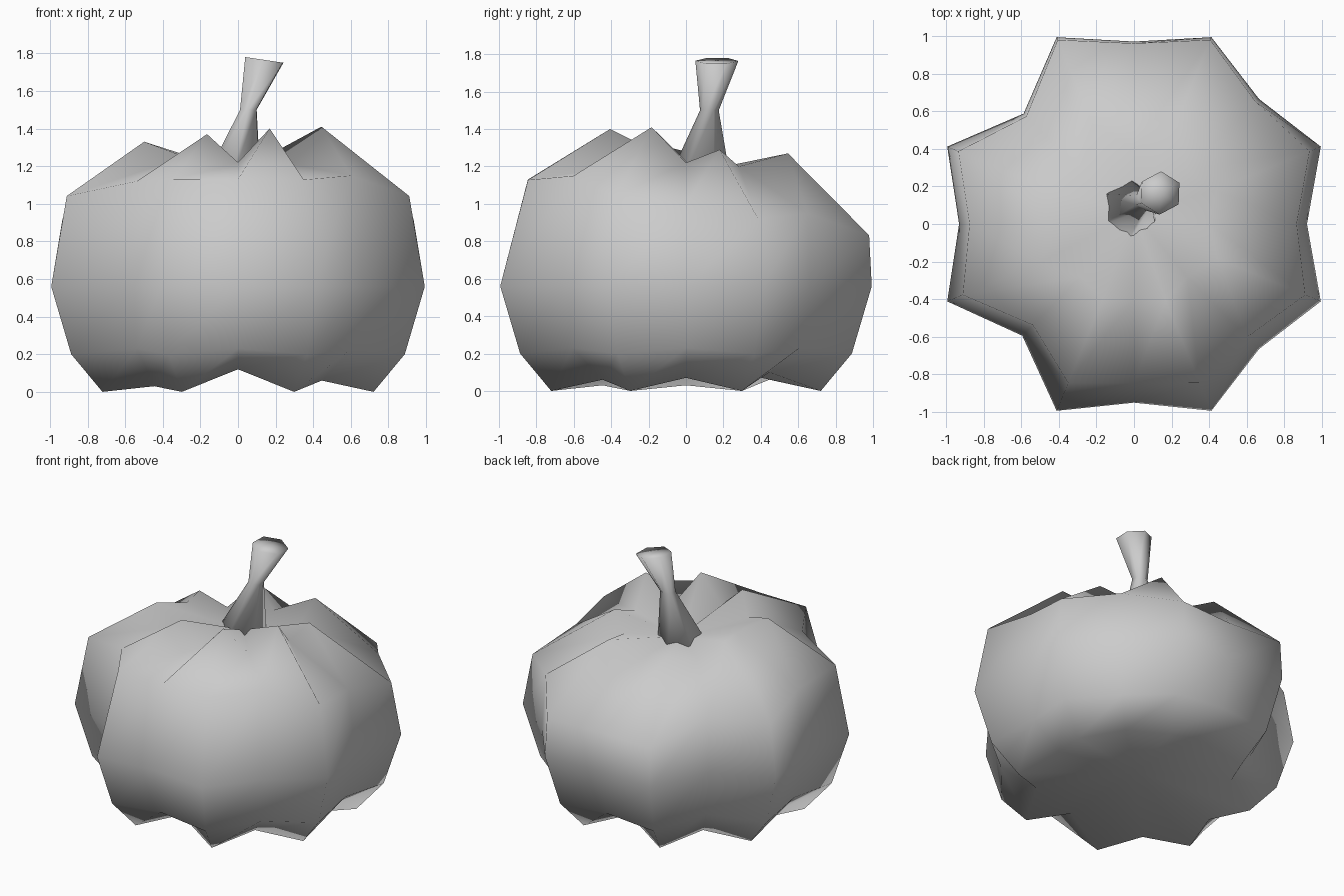
import bpy, bmesh
from math import cos, sin, radians, tau
from mathutils import Vector

if "Cube" in bpy.data.objects:
    bpy.data.objects.remove(bpy.data.objects["Cube"])

N = 16  # columns: even = groove, odd = ridge


def skin(name, rings, bottom, top):
    """Bridge rings of points, closing each end with a fan to a centre point."""
    bm = bmesh.new()
    loops = [[bm.verts.new(p) for p in ring] for ring in rings]
    n = len(loops[0])
    lo, hi = bm.verts.new(bottom), bm.verts.new(top)
    for i in range(n):
        j = (i + 1) % n
        for a, b in zip(loops, loops[1:]):
            bm.faces.new((a[i], a[j], b[j], b[i]))
        bm.faces.new((lo, loops[0][j], loops[0][i]))
        bm.faces.new((hi, loops[-1][i], loops[-1][j]))
    for f in bm.faces:
        f.smooth = True
    bmesh.ops.recalc_face_normals(bm, faces=bm.faces)
    me = bpy.data.meshes.new(name)
    bm.to_mesh(me)
    bm.free()
    ob = bpy.data.objects.new(name, me)
    bpy.context.collection.objects.link(ob)
    return ob


# Pumpkin body: groove depth, crown radius and crown height vary per lobe
groove_mid = [.92, .94, .97, .83, .93, .84, .95, .94]
groove_base_z = [.07, .10, .12, .06, .03, .03, .12, .06]
groove_shoulder_z = [1.0, .95, .83, .95, 1.0, 1.12, 1.13, 1.15]
groove_crown_z = [1.22, 1.2, 1.18, 1.17, 1.28, 1.25, 1.22, 1.21]
crown_r = [.47, .59, .58, .46, .54, .43, .44, .48]
crown_z = [1.29, 1.27, 1.26, 1.29, 1.33, 1.37, 1.40, 1.41]

rings = [[] for _ in range(5)]
for i in range(N):
    a = tau * i / N
    k = i // 2
    s = sin(a)
    if i % 2:  # ridge
        profile = [(.78, 0), (.96, .2), (1.075, .56),
                   (1.0 + (.07 if s > 0 else .1) * (s * abs(s)), .98 - .16 * s),
                   (crown_r[k], crown_z[k])]
    else:      # groove
        g = groove_mid[k]
        profile = [(.63, groove_base_z[k]), (g - .08, .23), (g, .56),
                   (g * (.94 + .05 * s), groove_shoulder_z[k]),
                   (.40, groove_crown_z[k])]
    for ring, (r, z) in zip(rings, profile):
        ring.append((r * cos(a), r * s, z))
skin("pumpkin_body", rings, (0, 0, .16), (0, .06, 1.17))

# Stem: six-sided, pinched in the middle, leaning to the back right
stem = []
for c, r, slope in (((-.03, .07, 1.12), .17, 0),
                    ((.055, .125, 1.5), .05, 0),
                    ((.14, .165, 1.765), .115, -.15)):
    ring = []
    for i in range(6):
        a = radians(28 + 60 * i)
        ring.append(Vector(c) + Vector((r * cos(a), r * sin(a), slope * r * cos(a))))
    stem.append(ring)
skin("stem", stem, (-.03, .07, 1.12), (.14, .165, 1.765))
